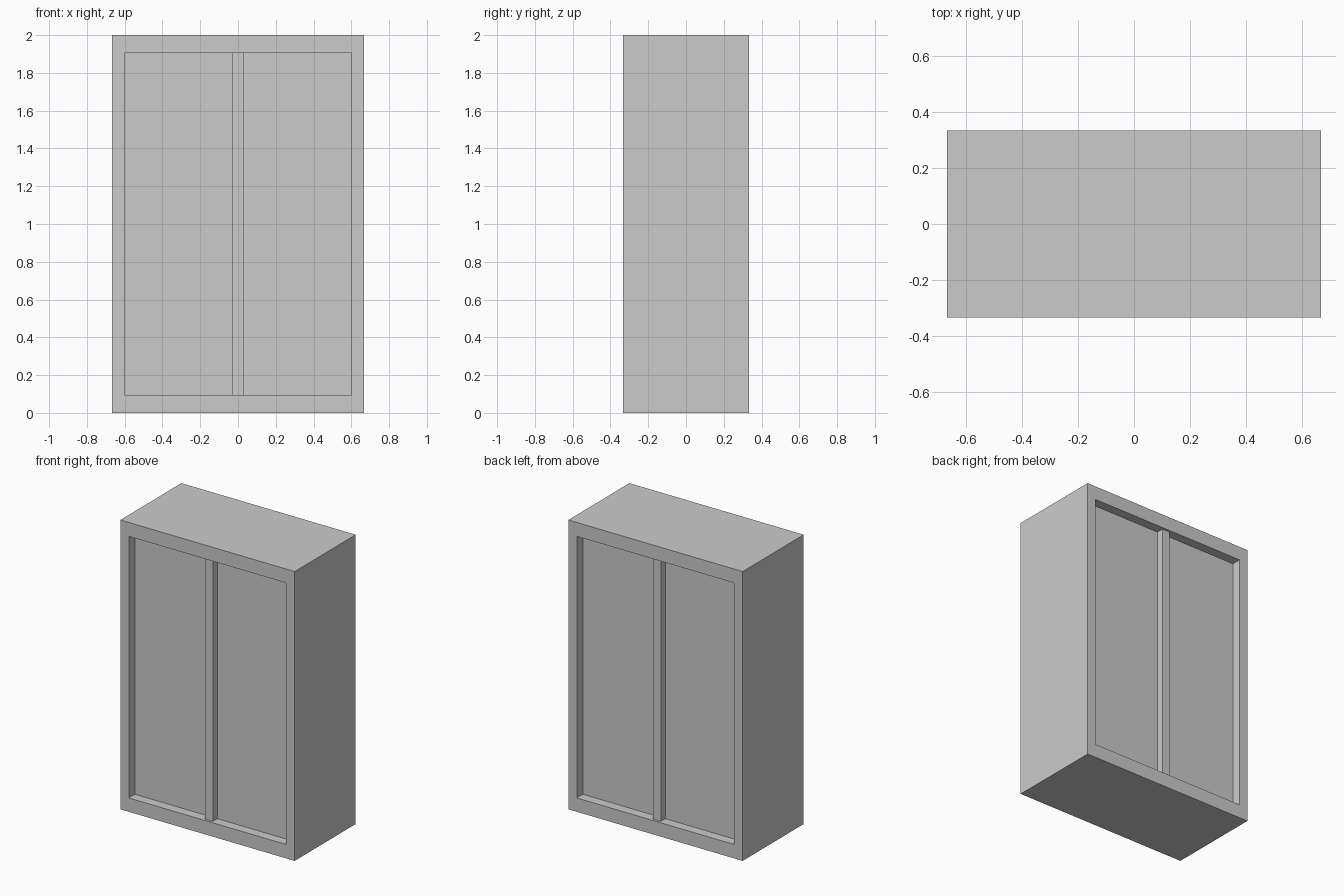
import bpy
import bmesh

if "Cube" in bpy.data.objects:
    bpy.data.objects.remove(bpy.data.objects["Cube"])

W, D, H = 0.6665, 0.3333, 2.0        # half width, half depth, height
OPEN_X, RIM_Z = 0.602, 0.096         # half opening width, top/bottom rim height
RECESS = 0.066                       # depth of the sunken panels
BAR_X, BAR_SET = 0.029, 0.017        # half bar width, bar setback from the rim


def finish(bm, name):
    bmesh.ops.recalc_face_normals(bm, faces=bm.faces)
    mesh = bpy.data.meshes.new(name)
    bm.to_mesh(mesh)
    bm.free()
    obj = bpy.data.objects.new(name, mesh)
    bpy.context.collection.objects.link(obj)
    return obj


def box_mesh(x0, x1, y0, y1, z0, z1):
    bm = bmesh.new()
    bmesh.ops.create_cube(bm, size=1)
    for v in bm.verts:
        v.co = (x1 if v.co.x > 0 else x0,
                y1 if v.co.y > 0 else y0,
                z1 if v.co.z > 0 else z0)
    return bm


# Cabinet body: front and back faces inset to a rim, then sunk inwards
bm = box_mesh(-W, W, -D, D, 0, H)
bm.normal_update()
for face in [f for f in bm.faces if abs(f.normal.y) > 0.9]:
    side = 1 if face.normal.y > 0 else -1
    bmesh.ops.inset_individual(bm, faces=[face], thickness=0.05)
    for v in face.verts:
        v.co.x = OPEN_X if v.co.x > 0 else -OPEN_X
        v.co.z = H - RIM_Z if v.co.z > H / 2 else RIM_Z
    panel = bmesh.ops.extrude_discrete_faces(bm, faces=[face])["faces"][0]
    for v in panel.verts:
        v.co.y -= side * RECESS
finish(bm, "cabinet_body")

# Upright centre bars, one in each recess
for side, name in ((-1, "front_centre_bar"), (1, "back_centre_bar")):
    ys = sorted((side * (D - RECESS), side * (D - BAR_SET)))
    finish(box_mesh(-BAR_X, BAR_X, ys[0], ys[1], RIM_Z, H - RIM_Z), name)
